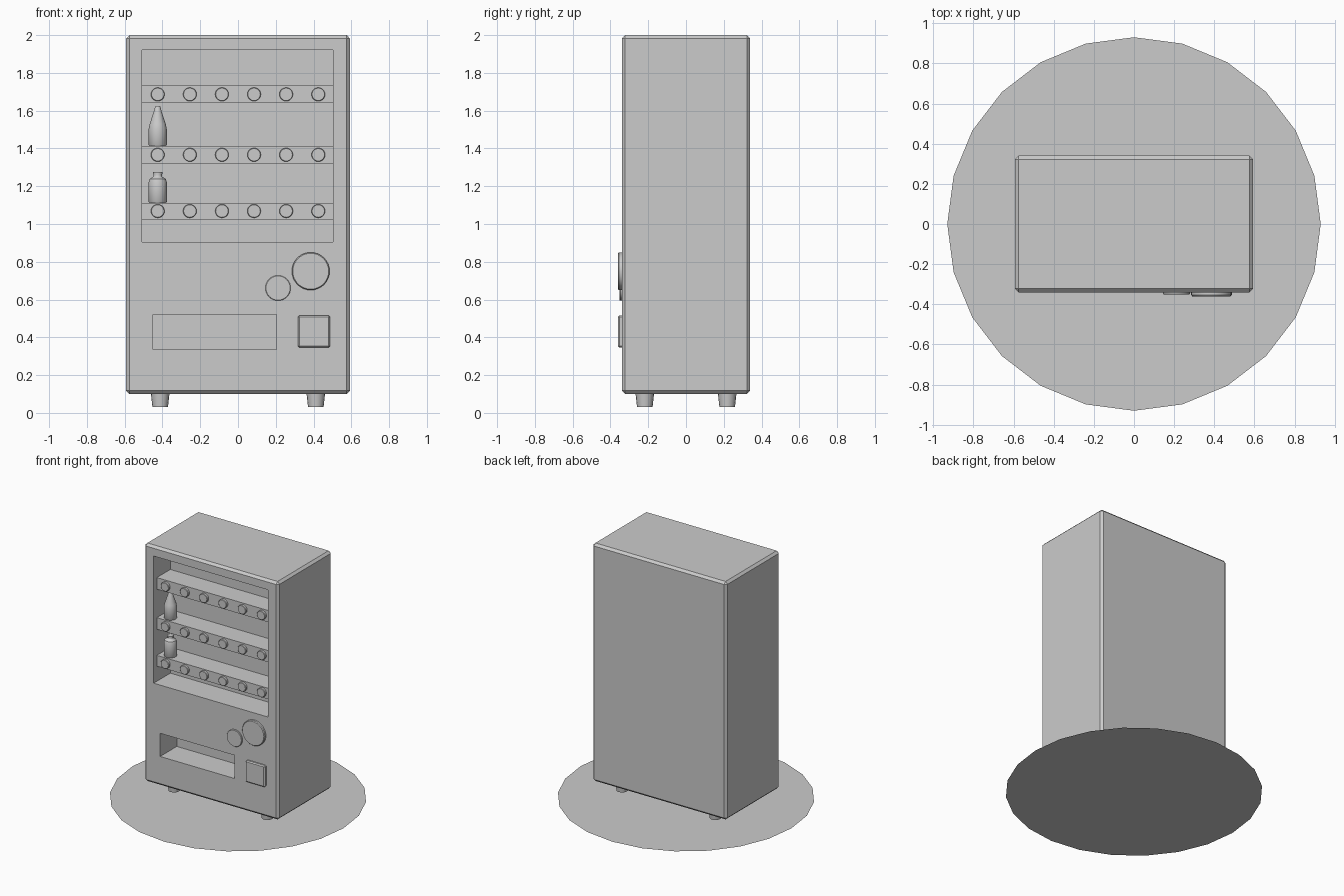
import bpy, bmesh, math
from mathutils import Matrix

if "Cube" in bpy.data.objects:
    bpy.data.objects.remove(bpy.data.objects["Cube"])

AXIS_Y = Matrix.Rotation(math.pi / 2, 4, 'X')   # turns +z to -y


def finish(bm, name, smooth=False):
    bmesh.ops.recalc_face_normals(bm, faces=bm.faces)
    me = bpy.data.meshes.new(name)
    bm.to_mesh(me)
    bm.free()
    ob = bpy.data.objects.new(name, me)
    bpy.context.collection.objects.link(ob)
    if smooth:
        bpy.ops.object.select_all(action='DESELECT')
        bpy.context.view_layer.objects.active = ob
        ob.select_set(True)
        bpy.ops.object.shade_smooth_by_angle(angle=math.radians(35))
    return ob


def box(name, x0, x1, y0, y1, z0, z1, bevel=0.0, segments=1):
    bm = bmesh.new()
    bmesh.ops.create_cube(bm, size=1)
    for v in bm.verts:
        v.co = ((x0 + x1) / 2 + v.co.x * (x1 - x0),
                (y0 + y1) / 2 + v.co.y * (y1 - y0),
                (z0 + z1) / 2 + v.co.z * (z1 - z0))
    if bevel:
        bmesh.ops.bevel(bm, geom=bm.edges[:], offset=bevel, segments=segments,
                        profile=0.5, affect='EDGES')
    return finish(bm, name)


def lathe(name, profile, loc, sides=24, forward=False):
    """Closed stack of rings; profile is (radius, height) along z, or -y if forward."""
    bm = bmesh.new()
    rings = [[bm.verts.new((r * math.cos(2 * math.pi * i / sides),
                            r * math.sin(2 * math.pi * i / sides), h))
              for i in range(sides)] for r, h in profile]
    for a, b in zip(rings, rings[1:]):
        for i in range(sides):
            j = (i + 1) % sides
            bm.faces.new((a[i], a[j], b[j], b[i]))
    bm.faces.new(rings[0][::-1])
    bm.faces.new(rings[-1])
    m = Matrix.Translation(loc) @ (AXIS_Y if forward else Matrix.Identity(4))
    bmesh.ops.transform(bm, matrix=m, verts=bm.verts)
    return finish(bm, name, smooth=True)


def cut(ob, cutter):
    mod = ob.modifiers.new("cut", 'BOOLEAN')
    mod.operation = 'DIFFERENCE'
    mod.solver = 'EXACT'
    mod.object = cutter
    bpy.context.view_layer.objects.active = ob
    bpy.ops.object.modifier_apply(modifier=mod.name)
    bpy.data.objects.remove(cutter)


FRONT = -0.34

# Cabinet with display recess and delivery slot
cabinet = box("cabinet", -0.593, 0.593, FRONT, 0.34, 0.10, 2.0, bevel=0.018)
cut(cabinet, box("display_cutter", -0.507, 0.503, -0.5, -0.13, 0.905, 1.92))
cut(cabinet, box("slot_cutter", -0.45, 0.205, -0.5, -0.13, 0.335, 0.52))

# Shelves, each with a row of round buttons
for n, (z0, z1) in enumerate([(1.025, 1.112), (1.32, 1.413), (1.64, 1.733)]):
    box(f"shelf_{n}", -0.507, 0.503, -0.30, -0.13, z0, z1)
    for i in range(6):
        x = -0.425 + 0.17 * i
        lathe(f"button_{n}_{i}", [(0.036, 0), (0.036, 0.016), (0.033, 0.019)],
              (x, -0.30, (z0 + z1) / 2), 20, forward=True)

# Bottles on the two lower shelves
lathe("tall_bottle", [(0.044, 0), (0.048, 0.006), (0.048, 0.09), (0.043, 0.115),
                      (0.02, 0.185), (0.015, 0.205), (0.012, 0.213)],
      (-0.425, -0.245, 1.413))
lathe("short_bottle", [(0.044, 0), (0.048, 0.006), (0.048, 0.11), (0.042, 0.127),
                       (0.024, 0.138), (0.022, 0.142), (0.022, 0.152),
                       (0.024, 0.154), (0.024, 0.163)],
      (-0.425, -0.245, 1.112))

# Round dials and the square coin return
lathe("large_dial", [(0.10, 0), (0.10, 0.014), (0.095, 0.02)],
      (0.385, FRONT, 0.75), 32, forward=True)
lathe("small_dial", [(0.067, 0), (0.067, 0.008), (0.064, 0.012)],
      (0.212, FRONT, 0.661), 32, forward=True)
box("coin_return", 0.317, 0.488, -0.361, -0.32, 0.345, 0.516, bevel=0.008)

# Tapered feet
for sx in (-1, 1):
    for sy in (-1, 1):
        lathe(f"foot_{'l' if sx < 0 else 'r'}_{'front' if sy < 0 else 'back'}",
              [(0.041, 0.03), (0.049, 0.102)], (0.412 * sx, 0.218 * sy, 0), 16)

# Flat ground disc
bm = bmesh.new()
bmesh.ops.create_circle(bm, cap_ends=True, segments=24, radius=0.93)
finish(bm, "ground_disc")
